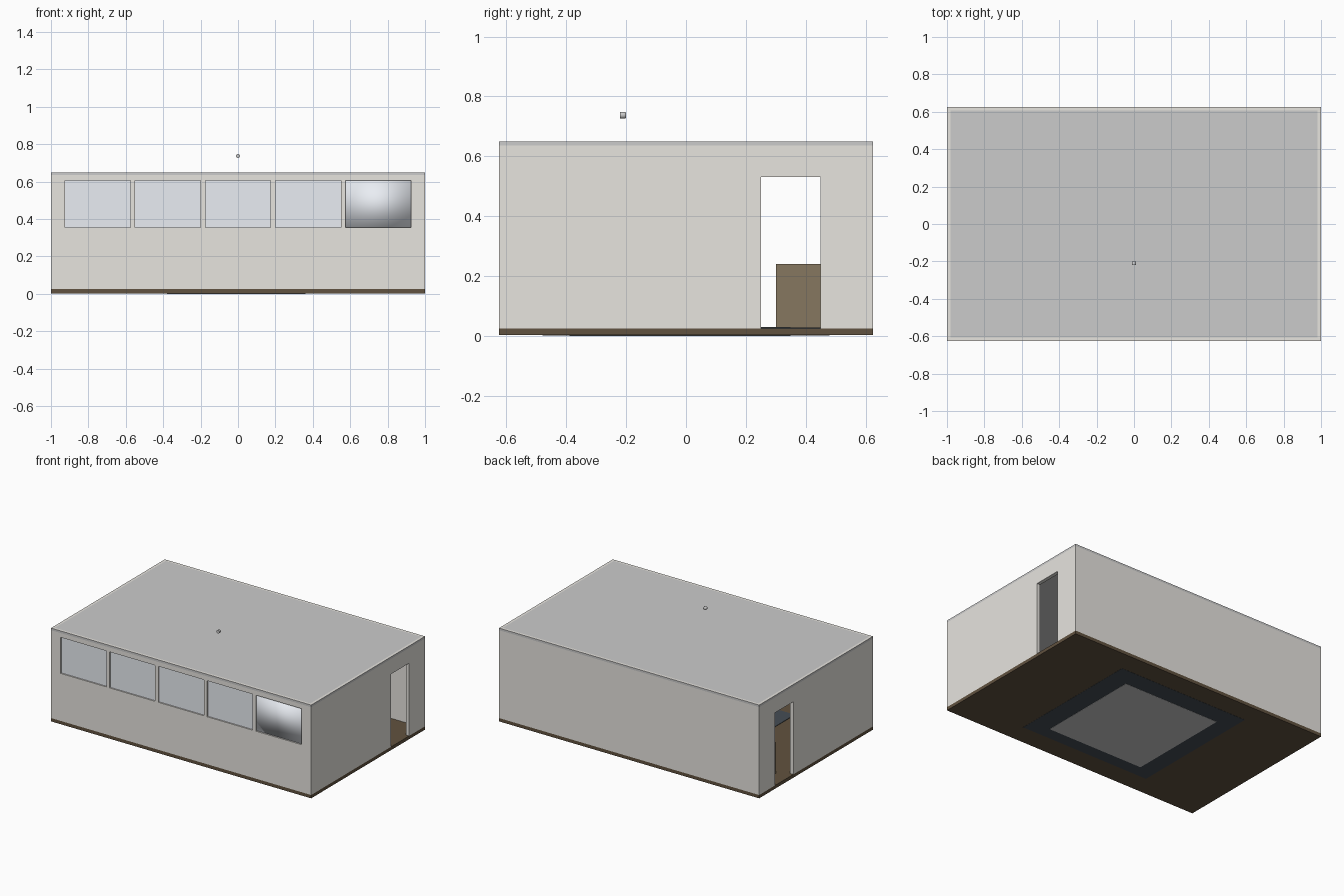
import bpy, bmesh, math
from mathutils import Matrix, Vector

if "Cube" in bpy.data.objects:
    bpy.data.objects.remove(bpy.data.objects["Cube"])

L, W, T = 1.0, 0.625, 0.025          # half length, half depth, wall thickness
FLOOR, CEIL, TOP = 0.025, 0.635, 0.65


def mat(name, r, g, b):
    m = bpy.data.materials.new(name)
    m.diffuse_color = (r, g, b, 1)
    m.use_nodes = True
    m.node_tree.nodes["Principled BSDF"].inputs["Base Color"].default_value = m.diffuse_color
    return m


PLASTER = mat("plaster", 0.80, 0.78, 0.74)
ROOFING = mat("roofing", 0.55, 0.55, 0.55)
WOOD = mat("dark_wood", 0.12, 0.085, 0.05)
OAK = mat("oak", 0.24, 0.185, 0.115)
GLASS = mat("glass", 0.82, 0.85, 0.90)
RUG = mat("rug_blue", 0.06, 0.075, 0.09)


def boxes(name, spans, material=None):
    """One object made of boxes given as ((x0, x1), (y0, y1), (z0, z1))."""
    bm = bmesh.new()
    for span in spans:
        size = [b - a for a, b in span]
        mid = Vector([(a + b) / 2 for a, b in span])
        bmesh.ops.create_cube(bm, size=1, matrix=Matrix.Translation(mid) @ Matrix.Diagonal((*size, 1)))
    me = bpy.data.meshes.new(name)
    bm.to_mesh(me)
    bm.free()
    if material:
        me.materials.append(material)
    ob = bpy.data.objects.new(name, me)
    bpy.context.collection.objects.link(ob)
    return ob


def cut(ob, cutter):
    mod = ob.modifiers.new("opening", 'BOOLEAN')
    mod.object = cutter
    mod.solver = 'EXACT'
    cutter.hide_render = True
    cutter.hide_set(True)


# Floor slab, with the mats reaching through to its underside
boxes("floor", [((-L, L), (-W, W), (0.002, FLOOR))], WOOD)
boxes("rug", [((-0.5, 0.5), (-0.48, 0.48), (0.001, FLOOR + 0.003))], RUG)
boxes("centre_mat", [((-0.38, 0.36), (-0.39, 0.35), (0, FLOOR + 0.005))])

# Long walls
front = boxes("front_wall", [((-L, L), (-W, -W + T), (FLOOR, CEIL))], PLASTER)
boxes("back_wall", [((-L, L), (W - T, W), (FLOOR, CEIL))], PLASTER)

# End walls with matching doorways
door = boxes("door_cutter", [((-1.1, 1.1), (0.25, 0.45), (0.0, 0.53))])
for name, x0 in (("left_wall", -L), ("right_wall", L - T)):
    wall = boxes(name, [((x0, x0 + T), (-W + T, W - T), (FLOOR, CEIL))], PLASTER)
    cut(wall, door)

# Row of five windows in the front wall
centres = [0.375 * i for i in range(-2, 3)]
cut(front, boxes("window_cutter", [((c - 0.175, c + 0.175), (-0.7, -0.55), (0.355, 0.605)) for c in centres]))
for i, c in enumerate(centres):
    pane = boxes(f"window_pane_{i + 1}", [((c - 0.175, c + 0.175), (-W + 0.009, -W + 0.017), (0.355, 0.605))], GLASS)
# The last pane is smooth shaded
for p in pane.data.polygons:
    p.use_smooth = True

# Ceiling slab with a pale border on top
ceiling = boxes("ceiling", [((-L, L), (-W, W), (CEIL, TOP))], ROOFING)
ceiling.data.materials.append(PLASTER)
bm = bmesh.new()
bm.from_mesh(ceiling.data)
bm.normal_update()
top = [f for f in bm.faces if f.normal.z > 0.9]
for f in bmesh.ops.inset_region(bm, faces=top, thickness=T)["faces"]:
    f.material_index = 1
bm.to_mesh(ceiling.data)
bm.free()

# Low cabinet beside the left doorway
boxes("low_cabinet", [((-0.9, -0.5), (0.30, W - T), (FLOOR, 0.24))], OAK)

# Small round fitting above the roof, tapered at its back
bm = bmesh.new()
turn = Matrix.Translation((0, -0.21, 0.737)) @ Matrix.Rotation(-math.pi / 2, 4, 'X')
bmesh.ops.create_cone(bm, cap_ends=True, segments=16, radius1=0.0115, radius2=0.0115, depth=0.02, matrix=turn)
rim = [e for e in bm.edges if all(v.co.y > -0.205 for v in e.verts)]
bmesh.ops.bevel(bm, geom=rim, offset=0.006, segments=3, profile=0.5, affect='EDGES')
me = bpy.data.meshes.new("roof_fitting")
bm.to_mesh(me)
bm.free()
fitting = bpy.data.objects.new("roof_fitting", me)
bpy.context.collection.objects.link(fitting)
for p in me.polygons:
    p.use_smooth = len(p.vertices) < 5
